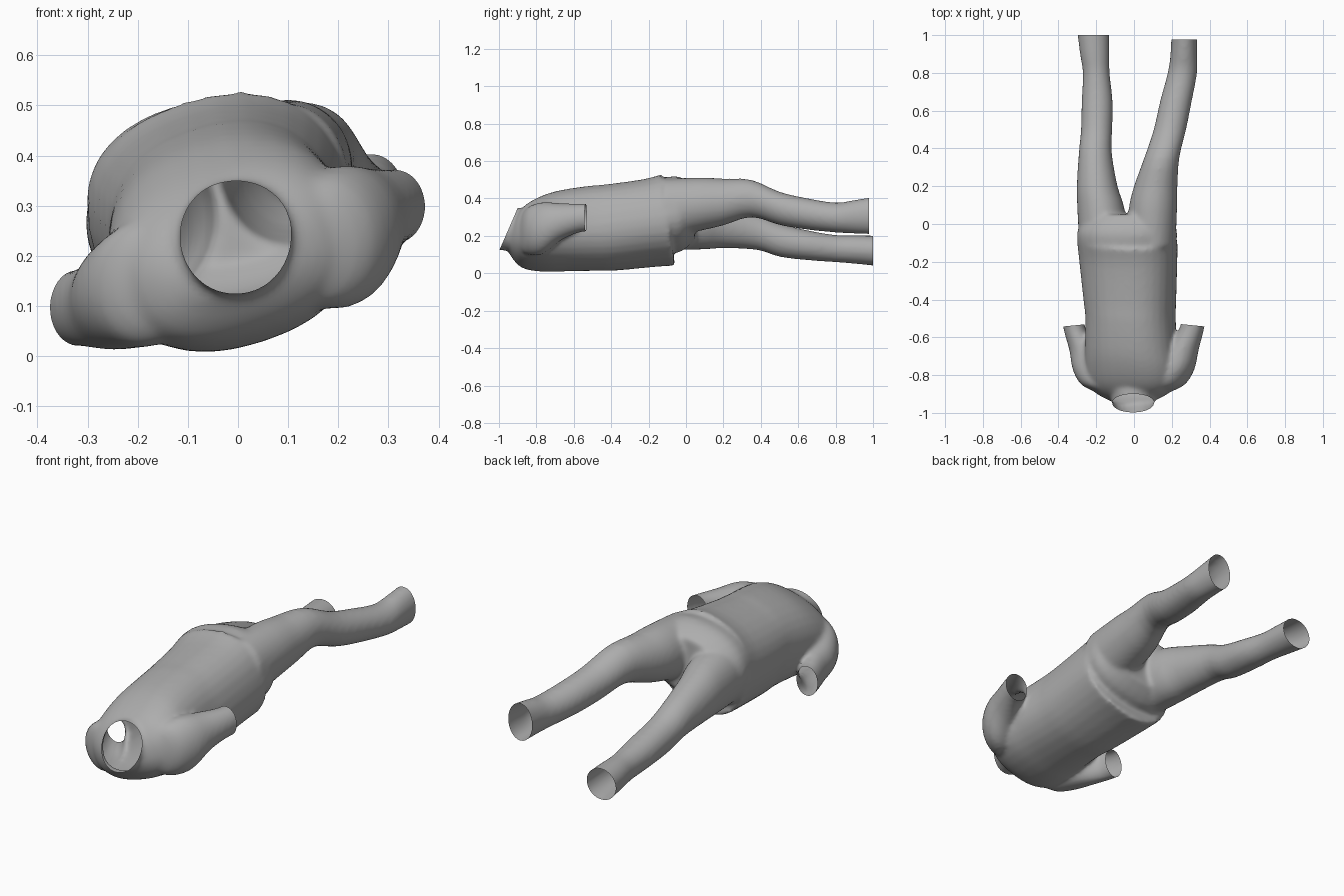
import bpy, bmesh, math
from mathutils import Vector

if "Cube" in bpy.data.objects:
    bpy.data.objects.remove(bpy.data.objects["Cube"])

SIDES = 32


def refine(rings, n=3):
    """Catmull-Rom interpolation between the given rings."""
    pts = [rings[0]] + rings + [rings[-1]]
    out = []
    for a, b, c, d in zip(pts, pts[1:], pts[2:], pts[3:]):
        for i in range(n):
            t = i / n
            out.append([.5 * (2 * q + (r - p) * t + (2 * p - 5 * q + 4 * r - s) * t * t
                              + (3 * q - p - 3 * r + s) * t ** 3)
                        for p, q, r, s in zip(a, b, c, d)])
    return out + [rings[-1]]


def loft(bm, rings, roll=0.0, power=2.0, end_shear=0.0):
    """Closed tube through rings (y, cx, cz, rx, rz), each rolled about y."""
    r = math.radians(roll)
    loops = []
    rings = refine(rings)
    for k, (y, cx, cz, rx, rz) in enumerate(rings):
        shear = end_shear * k / (len(rings) - 1)
        loop = []
        for i in range(SIDES):
            a = 2 * math.pi * i / SIDES
            c, s = math.cos(a), math.sin(a)
            u = rx * math.copysign(abs(c) ** (2 / power), c)
            v = rz * math.copysign(abs(s) ** (2 / power), s)
            dz = u * math.sin(r) + v * math.cos(r)
            loop.append(bm.verts.new((cx + u * math.cos(r) - v * math.sin(r),
                                      y - shear * dz, cz + dz)))
        loops.append(loop)
    for a, b in zip(loops, loops[1:]):
        for i in range(SIDES):
            j = (i + 1) % SIDES
            bm.faces.new((a[i], a[j], b[j], b[i]))
    bm.faces.new(loops[0])
    bm.faces.new(loops[-1])


def garment(name, lofts, cuts):
    """Fuse the tubes into one soft skin, then cut the openings."""
    bm = bmesh.new()
    for args in lofts:
        loft(bm, *args)
    bmesh.ops.recalc_face_normals(bm, faces=bm.faces)
    me = bpy.data.meshes.new(name)
    bm.to_mesh(me)
    bm.free()
    ob = bpy.data.objects.new(name, me)
    bpy.context.collection.objects.link(ob)
    rem = ob.modifiers.new("fuse", 'REMESH')
    rem.mode = 'VOXEL'
    rem.voxel_size = 0.011
    smo = ob.modifiers.new("soften", 'SMOOTH')
    smo.factor = 0.5
    smo.iterations = 10
    dg = bpy.context.evaluated_depsgraph_get()
    fused = bpy.data.meshes.new_from_object(ob.evaluated_get(dg))
    ob.modifiers.clear()
    ob.data = fused
    bm = bmesh.new()
    bm.from_mesh(fused)
    for point, normal, inside in cuts:
        faces = [f for f in bm.faces if inside(f.calc_center_median())]
        edges = {e for f in faces for e in f.edges}
        verts = {v for f in faces for v in f.verts}
        bmesh.ops.bisect_plane(bm, geom=list(verts) + list(edges) + faces,
                               plane_co=Vector(point), plane_no=Vector(normal),
                               clear_outer=True)
    for f in bm.faces:
        f.smooth = True
    bm.to_mesh(fused)
    bm.free()
    return ob


# shirt: torso, neck and two short sleeves, rolled toward one side
torso = [(-.95, -.01, .17, .09, .05), (-.90, -.01, .18, .19, .125),
         (-.84, -.01, .195, .24, .165), (-.75, -.01, .213, .25, .193),
         (-.65, -.015, .228, .243, .208), (-.5, -.018, .24, .236, .22),
         (-.4, -.022, .245, .243, .223), (-.2, -.03, .268, .258, .225),
         (-.095, -.035, .285, .264, .235)]
neck = [(-.78, -.01, .2, .14, .13), (-.88, -.005, .225, .125, .125),
        (-.95, -.005, .235, .11, .115), (-1.06, -.005, .245, .112, .12)]
sleeve_right = [(-.89, .13, .21, .06, .08), (-.85, .17, .225, .10, .125),
                (-.77, .21, .24, .11, .14), (-.67, .252, .275, .09, .10),
                (-.56, .304, .297, .066, .076), (-.46, .325, .30, .066, .078)]
sleeve_left = [(-.89, -.14, .16, .06, .08), (-.85, -.175, .15, .105, .125),
               (-.77, -.215, .13, .11, .115), (-.67, -.255, .107, .087, .095),
               (-.57, -.31, .097, .06, .078), (-.46, -.331, .097, .06, .078)]

# trousers: hips splitting into two legs at different heights
hips = [(-.3, -.03, .28, .23, .18), (-.1, -.037, .31, .262, .2),
        (-.02, -.035, .315, .258, .19), (.05, -.035, .325, .2, .14)]
leg_left = [(-.12, -.16, .29, .13, .165), (.08, -.175, .275, .125, .148),
            (.2, -.195, .262, .108, .128), (.38, -.205, .225, .087, .1),
            (.5, -.198, .178, .083, .09), (.65, -.195, .15, .082, .08),
            (.8, -.2, .132, .071, .073), (.9, -.208, .127, .078, .076),
            (1.06, -.218, .118, .088, .083)]
leg_right = [(-.12, .09, .345, .13, .16), (.08, .1, .37, .128, .142),
             (.2, .115, .381, .115, .125), (.35, .147, .4, .093, .1),
             (.5, .19, .347, .086, .089), (.65, .222, .317, .084, .084),
             (.8, .256, .298, .078, .08), (.9, .264, .302, .071, .09),
             (1.06, .268, .312, .068, .106)]

clothes = garment(
    "shirt_and_trousers",
    [(torso, 18, 2.3, .15), (neck,), (sleeve_right,), (sleeve_left,),
     (hips, 10, 2.3), (leg_left,), (leg_right,)],
    # neck, sleeve and leg openings
    [((0, -.945, .245), (0, -.92, .40), lambda p: p.y < -.8 and abs(p.x) < .15),
     ((.3, -.535, .3), (.1, .99, 0), lambda p: p.x > .238 and -.6 < p.y < -.42),
     ((-.3, -.535, .1), (-.1, .99, 0),
      lambda p: -.6 < p.y < -.42 and p.x < -.25 and p.z < .185
      and math.hypot(p.x + .325, p.z - .097) < .105),
     ((0, 1, 0), (0, 1, 0), lambda p: p.y > .9 and p.x < 0),
     ((0, .978, 0), (0, 1, 0), lambda p: p.y > .9 and p.x > 0)])

# mid-grey cloth
cloth = bpy.data.materials.new("grey_cloth")
cloth.diffuse_color = (.42, .42, .42, 1)
cloth.use_nodes = True
cloth.node_tree.nodes["Principled BSDF"].inputs["Base Color"].default_value = cloth.diffuse_color
clothes.data.materials.append(cloth)
